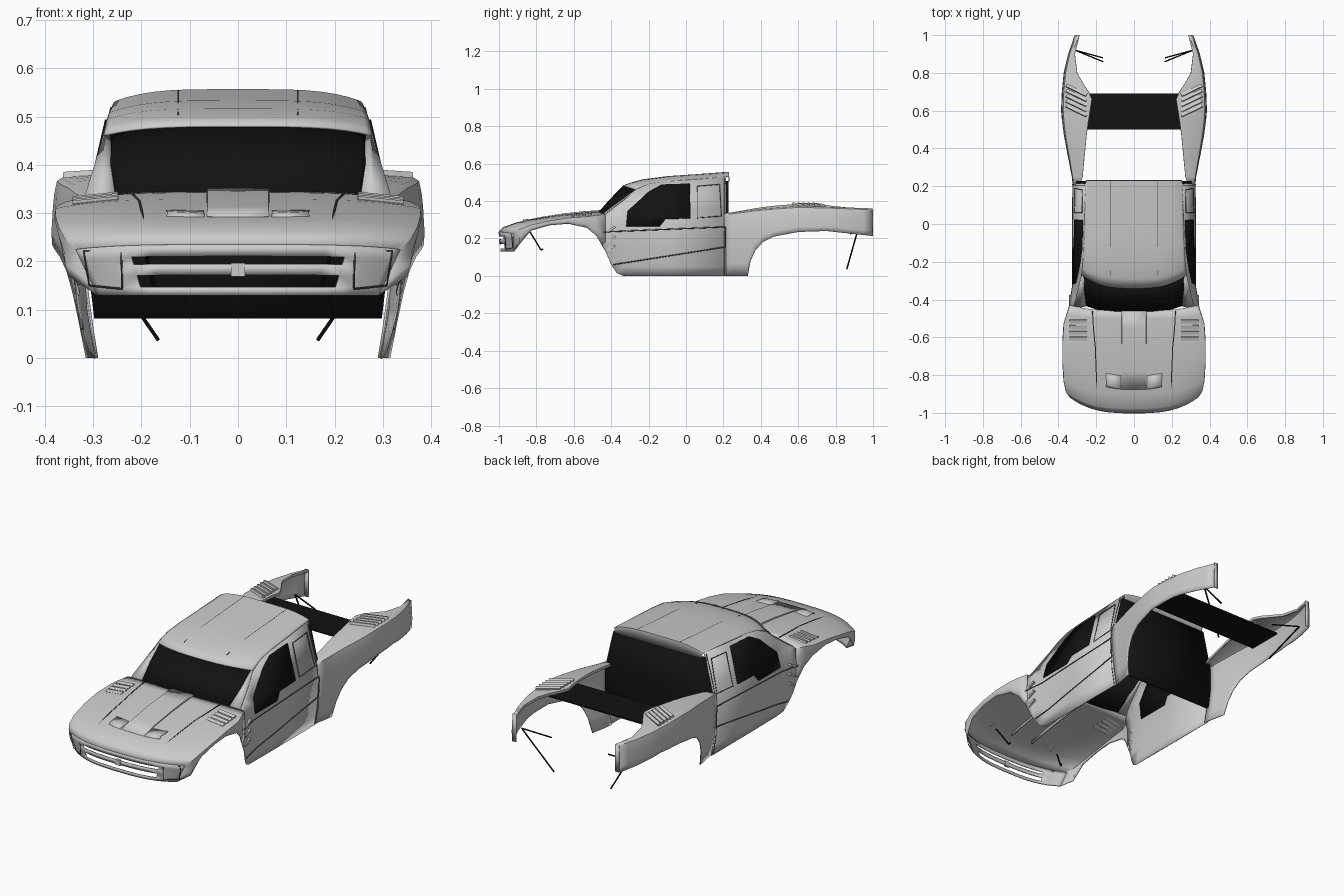
import bpy, bmesh, math
from mathutils import Vector

if "Cube" in bpy.data.objects:
    bpy.data.objects.remove(bpy.data.objects["Cube"])

BLACK = bpy.data.materials.new("black")
BLACK.diffuse_color = (0.006, 0.006, 0.006, 1)
BLACK.use_nodes = True
BLACK.node_tree.nodes["Principled BSDF"].inputs["Base Color"].default_value = BLACK.diffuse_color
DARK = bpy.data.materials.new("dark_seam")
DARK.diffuse_color = (0.08, 0.08, 0.08, 1)
DARK.use_nodes = True
DARK.node_tree.nodes["Principled BSDF"].inputs["Base Color"].default_value = DARK.diffuse_color


def lerp(table, v):
    """Piecewise linear lookup in [(key, value), ...]."""
    if v <= table[0][0]:
        return table[0][1]
    for (a, p), (b, q) in zip(table, table[1:]):
        if v <= b:
            return p + (q - p) * (v - a) / (b - a)
    return table[-1][1]


def finish(name, bm, mat=None, mirror=True, thick=0.005):
    bmesh.ops.recalc_face_normals(bm, faces=bm.faces)
    me = bpy.data.meshes.new(name)
    bm.to_mesh(me)
    bm.free()
    ob = bpy.data.objects.new(name, me)
    bpy.context.collection.objects.link(ob)
    if mat:
        me.materials.append(mat)
    if mirror:
        ob.modifiers.new("mirror", 'MIRROR')
    if thick:
        so = ob.modifiers.new("shell", 'SOLIDIFY')
        so.thickness, so.offset = thick, 0
    bpy.ops.object.select_all(action='DESELECT')
    ob.select_set(True)
    bpy.context.view_layer.objects.active = ob
    bpy.ops.object.shade_smooth_by_angle(angle=math.radians(32))
    return ob


def loft(name, rows, mat=None, skip=lambda i, j: False, **kw):
    bm = bmesh.new()
    vs = [[bm.verts.new(p) for p in r] for r in rows]
    for i in range(len(rows) - 1):
        for j in range(len(rows[0]) - 1):
            if not skip(i, j):
                bm.faces.new((vs[i][j], vs[i][j+1], vs[i+1][j+1], vs[i+1][j]))
    return finish(name, bm, mat, **kw)


def box(name, loc, size, rot=(0, 0, 0), mat=None, mirror=True):
    bm = bmesh.new()
    bmesh.ops.create_cube(bm, size=1)
    bmesh.ops.scale(bm, vec=size, verts=bm.verts)
    from mathutils import Euler, Matrix
    bm.transform(Matrix.Translation(loc) @ Euler(rot).to_matrix().to_4x4())
    return finish(name, bm, mat, mirror, 0)


def rod(name, pts, r, mat):
    """Thin mirrored square rods along a path."""
    bm = bmesh.new()
    for a, b in zip(pts, pts[1:]):
        a, b = Vector(a), Vector(b)
        q = (b - a).to_track_quat('Z', 'Y').to_matrix().to_4x4()
        q.translation = (a + b) / 2
        bmesh.ops.create_cone(bm, cap_ends=True, segments=6, radius1=r, radius2=r,
                              depth=(b - a).length, matrix=q)
    return finish(name, bm, mat, True, 0)


# cab side surface: half width as a function of y and z
CAB = [(0, .298), (.1, .315), (.25, .323), (.31, .312), (.5, .268), (.54, .25)]


def side_x(y, z):
    flare = max(0, min(1, (-.33 - y) / .12)) * max(0, min(1, (.36 - z) / .06))
    return lerp(CAB, z) + .02 * flare


def side_panel(name, outline, mat=None, thick=.005):
    bm = bmesh.new()
    bm.faces.new([bm.verts.new((0, y, z)) for y, z in outline])
    cuts = [((0, 0, z), (0, 0, 1)) for z in (.05, .1, .18, .25, .31, .36)]
    cuts += [((0, y, 0), (0, 1, 0)) for y in (-.4, -.33, -.1)]
    for co, no in cuts:
        bmesh.ops.bisect_plane(bm, geom=bm.verts[:] + bm.edges[:] + bm.faces[:],
                               plane_co=co, plane_no=no)
    for v in bm.verts:
        v.co.x = side_x(v.co.y, v.co.z)
    bmesh.ops.triangulate(bm, faces=bm.faces)
    return finish(name, bm, mat, True, thick)


def side_seam(name, yz, r=.003):
    pts = []
    for (y0, z0), (y1, z1) in zip(yz, yz[1:]):
        for k in range(7):
            y, z = y0 + (y1 - y0) * k / 6, z0 + (z1 - z0) * k / 6
            pts.append((side_x(y, z) + .003, y, z))
    pts = [p for i, p in enumerate(pts) if i == 0 or p != pts[i-1]]
    rod(name, pts, r, DARK)


F = [0, .2, .4, .55, .68, .8, .9, .96, 1]


def row(yc, yo, w, zc, zo):
    return [(w * f, yc + (yo - yc) * f**3, zc - (zc - zo) * f**4) for f in F]


# hood and front fenders, with side skirts ending at the wheel arch
HOOD = [(-1, -.92, .335, .235, .225, .13), (-.975, -.89, .357, .26, .247, .17),
        (-.90, -.83, .37, .285, .27, .243), (-.78, -.73, .376, .307, .292, .272),
        (-.65, -.63, .376, .326, .308, .28), (-.55, -.53, .37, .336, .315, .258),
        (-.50, -.48, .355, .34, .322, .215), (-.46, -.43, .338, .342, .326, .13)]
rows = []
for i, (yc, yo, w, zc, zo, zb) in enumerate(HOOD):
    xb = .29 if i == 0 else w - .008
    rows.append(row(yc, yo, w, zc, zo) +
                [(w + (xb - w) * t + (.004 if 0 < t < 1 and i else 0), yo, zo + (zb - zo) * t)
                 for t in (.35, .7, 1)])
loft("hood_and_front_fenders", rows)

# front face with two open grille slots
face = []
for z in (.235, .211, .195, .172, .147, .13):
    t = (.235 - z) / .105
    face.append(row(-1 + .012 * t, -.92, .335 - .045 * t, z, z - .01 * (1 - t)))
loft("front_face", face, skip=lambda i, j: i in (1, 3) and j < 4)
box("grille_block", (0, -1 + .006, .183), (.028, .012, .028), mirror=False)

# headlight outlines
rod("headlight_outline", [(.242, -.968, .225), (.32, -.932, .222), (.308, -.926, .15),
                          (.24, -.963, .143), (.242, -.968, .225)], .002, DARK)

# hood ramp, intakes, seams and fender louvers
loft("hood_ramp", [[(0, y, z), (.062, y, z), (.066, y, z - .02)] for y, z in
                   ((-.875, .292), (-.78, .312), (-.65, .332), (-.55, .343), (-.46, .349))])
loft("hood_intake", [[(.07, -.80, .304), (.15, -.775, .306)], [(.07, -.87, .299), (.145, -.85, .302)],
                     [(.07, -.875, .29), (.15, -.865, .288)]], thick=.003)
rod("hood_seam", [(.22, -.46, .343), (.215, -.55, .336), (.205, -.65, .326), (.2, -.78, .307),
                  (.195, -.89, .283)], .003, DARK)
for k in range(4):
    box("front_louver", (.295, -.515 - .03 * k, .331 - .003 * k), (.095, .018, .012),
        (.35, .1, 0))

# cab sides, side windows and side seams
ARCH = [(-.33, 0), (-.37, .015), (-.4, .06), (-.43, .13), (-.455, .185)]
side_panel("cab_side", [(-.455, .315), (-.43, .335), (-.27, .46), (-.2, .492), (-.1, .505),
                        (.05, .515), (.215, .53), (.215, 0)] + ARCH)
side_panel("side_window", [(-.32, .265), (-.312, .345), (-.2, .45), (-.13, .488), (.02, .493),
                           (.025, .307), (-.11, .303), (-.14, .265)], BLACK, .012)
side_seam("door_trim", [(-.44, .235), (.21, .262), (.21, .155), (-.39, .06)])
side_seam("quarter_window_seam", [(.06, .48), (.06, .31), (.19, .32), (.18, .49), (.06, .48)], .002)
side_seam("door_rear_seam", [(.205, .005), (.205, .52)], .002)
for z in (.25, .2, .15):
    box("side_fin", (side_x(-.4, z) + .004, -.4, z), (.012, .05, .012), (.5, 0, 0))

# windshield and pillars
loft("windshield", [row(-.468, -.43, .257, .336, .33), row(-.405, -.35, .263, .408, .396),
                    row(-.335, -.265, .267, .479, .459)], BLACK, thick=.006)
loft("front_pillar", [[(.253, -.435, .328), (.28, -.44, .334), (.318, -.435, .33)],
                      [(.263, -.27, .459), (.272, -.268, .462), (.278, -.265, .46)]])

# roof with rear header
roof = [row(yc, yo, lerp(CAB, zo), zc, zo) for yc, yo, zc, zo in
        ((-.34, -.27, .48, .461), (-.29, -.235, .498, .478), (-.23, -.19, .514, .493),
         (-.1, -.09, .531, .506), (.05, .05, .541, .516), (.228, .228, .555, .53))]
roof.append([(x * .99, .23, .505) for x, y, z in roof[-1]])
loft("roof", roof)
rod("roof_seam", [(.124, -.27, .505), (.124, -.1, .531), (.124, .05, .541), (.124, .225, .554)],
    .002, DARK)

# black rear cab wall with window
loft("rear_cab_wall", [[(0, .22, z), (x, .22, z)] for x, z in
                       ((.298, .082), (.312, .2), (.312, .3), (.264, .507))], BLACK, thick=.016)

# bed sides: outer skin above the rear arch, top flange and end return
OUT = [(.205, .322), (.24, .325), (.35, .347), (.5, .375), (.6, .384), (.7, .38), (.8, .37),
       (.9, .347), (1, .312)]
INN = [(.205, .29), (.24, .275), (.5, .25), (.66, .225), (.72, .25), (.78, .30), (.9, .315), (1, .29)]
TOP = [(.205, .325), (.4, .35), (.6, .365), (.8, .36), (1, .352)]
BOT = [(.205, 0), (.33, 0), (.345, .08), (.37, .135), (.41, .18), (.47, .21), (.6, .235), (.75, .24),
       (1, .213)]
PROF = [(0, -.03), (.1, -.014), (.2, -.003), (.26, 0), (.33, -.004), (.37, -.012)]
rows = []
for y in (.205, .25, .3, .33, .345, .37, .41, .47, .54, .6, .66, .7, .75, .8, .85, .9, .95, .997):
    w, zt, zb = lerp(OUT, y), lerp(TOP, y), lerp(BOT, y)
    r = []
    for t in (0, .2, .4, .6, .8, .94, 1):
        z = zb + (zt - zb) * t
        r.append((w + lerp(PROF, z), y, z))
    xi, xo = lerp(INN, y), w - .02
    rise = .018 * max(0, min(1, (w - xi) / .12))
    r += [(min(xo, r[-1][0] - .004), y, zt + .006), (xi, y, zt + rise), (xi, y, zt + rise - .012)]
    rows.append(r)
loft("bed_side", rows)
loft("bed_side_end", [[(.288, .997, z), (.31, .997, z)] for z in (.213, .356)])

# bed louvers
for k in range(5):
    box("bed_louver", (.305, .60 + .027 * k, .38), (.12, .016, .014), (-.3, .06, .45))

# black cross panel inside the bed
box("bed_cross_panel", (0, .595, .33), (.72, .19, .008), mat=BLACK, mirror=False)

# body mount struts
rod("rear_strut_lower", [(.312, .92, .25), (.165, .86, .037)], .004, BLACK)
rod("rear_strut_upper", [(.312, .92, .25), (.165, .88, .225)], .004, BLACK)
rod("front_strut", [(.2, -.84, .245), (.17, -.775, .138), (.168, -.765, .145)], .004, BLACK)
